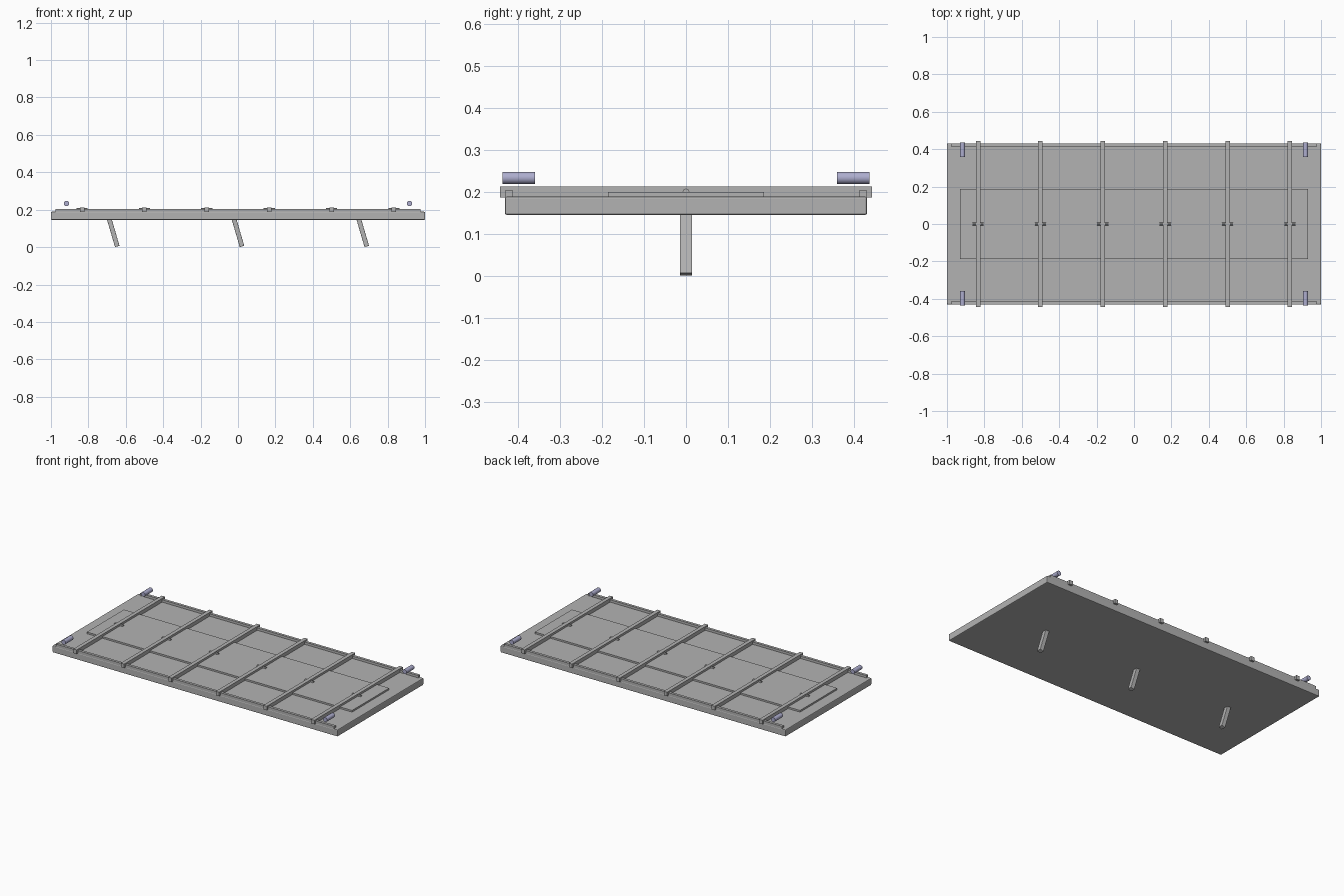
import bpy, math
from mathutils import Vector

if "Cube" in bpy.data.objects:
    bpy.data.objects.remove(bpy.data.objects["Cube"])


def material(name, color):
    m = bpy.data.materials.new(name)
    m.diffuse_color = (*color, 1)
    m.use_nodes = True
    m.node_tree.nodes["Principled BSDF"].inputs["Base Color"].default_value = m.diffuse_color
    return m


GREY = material("panel grey", (0.45, 0.45, 0.45))
BLUE = material("pale blue metal", (0.42, 0.42, 0.62))


def finish(ob, name, mat, bevel=0, segments=2):
    ob.name = name
    ob.data.materials.append(mat)
    if bevel:
        mod = ob.modifiers.new("Bevel", "BEVEL")
        mod.width, mod.segments = bevel, segments
    return ob


def box(name, lo, hi, bevel=0):
    lo, hi = Vector(lo), Vector(hi)
    bpy.ops.mesh.primitive_cube_add(size=1, location=(lo + hi) / 2)
    ob = bpy.context.object
    ob.scale = hi - lo
    bpy.ops.object.transform_apply(location=False, rotation=False, scale=True)
    return finish(ob, name, GREY, bevel)


def rod(name, loc, radius, length, rot, mat, sides):
    bpy.ops.mesh.primitive_cylinder_add(vertices=sides, radius=radius, depth=length,
                                        location=loc, rotation=rot)
    ob = bpy.context.object
    bpy.ops.object.shade_smooth_by_angle(angle=math.radians(35))
    return finish(ob, name, mat)


# Main slab and the raised plate on it
box("slab", (-1, -0.431, 0.145), (1, 0.431, 0.189), 0.005)
box("raised_plate", (-0.93, -0.186, 0.18), (0.93, 0.186, 0.1995))

# Long edge rails
for s in (-1, 1):
    y0, y1 = sorted((s * 0.413, s * 0.430))
    box("edge_rail", (-0.975, y0, 0.186), (0.975, y1, 0.204))

# Cross bars, each with a small clip through the middle
for i in range(6):
    x = -5 / 6 + i / 3
    box("cross_bar", (x - 0.012, -0.443, 0.187), (x + 0.012, 0.443, 0.2125))
    rod("bar_clip", (x, 0, 0.2), 0.008, 0.06, (0, math.pi / 2, 0), GREY, 8)

# Slanted fins below the slab
tilt = 0.285
for x in (-0.667, 0, 0.667):
    foot = Vector((x + 0.0215, 0, 0.0036))
    axis = Vector((-math.sin(tilt), 0, math.cos(tilt)))
    length = 0.16
    leg = box("slanted_fin", (-0.0125, -0.0145, -length / 2), (0.0125, 0.0145, length / 2), 0.002)
    leg.location = foot + axis * length / 2
    leg.rotation_euler = (0, -tilt, 0)

# Corner pins floating above the slab
for sx in (-1, 1):
    for sy in (-1, 1):
        rod("corner_pin", (sx * 0.917, sy * 0.398, 0.233), 0.0145, 0.078,
            (math.pi / 2, 0, 0), BLUE, 16)
